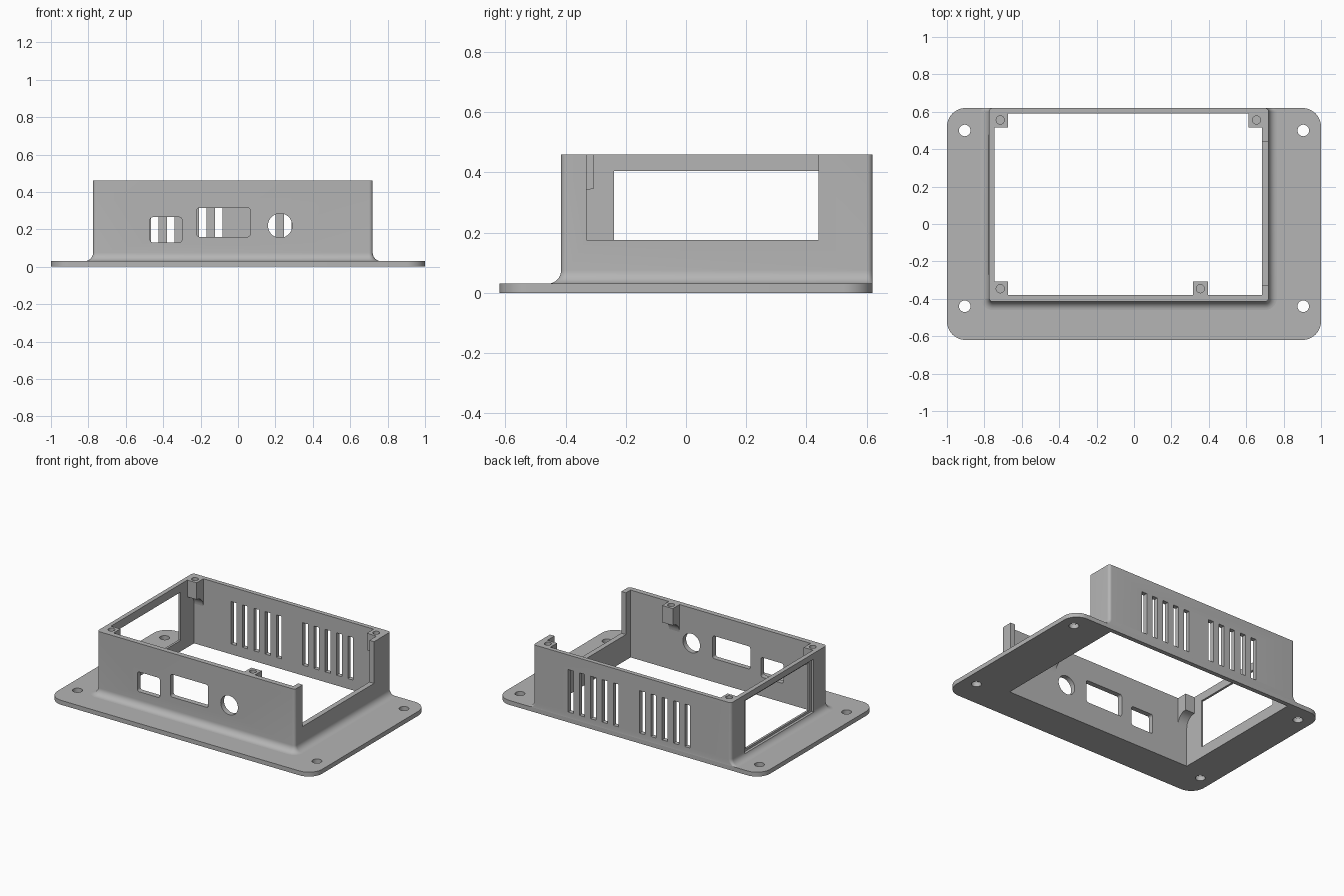
import bpy, bmesh
from math import cos, sin, pi

if "Cube" in bpy.data.objects:
    bpy.data.objects.remove(bpy.data.objects["Cube"], do_unlink=True)

grey = bpy.data.materials.new("plain grey")
grey.use_nodes = True
colour = (0.46, 0.46, 0.46, 1)
grey.diffuse_color = colour
grey.node_tree.nodes["Principled BSDF"].inputs["Base Color"].default_value = colour


def rounded(x0, x1, y0, y1, front=0.0, back=None, n=8):
    """Outline of a rectangle with rounded corners, anticlockwise."""
    back = front if back is None else back
    pts = []
    corners = ((x1, y0, -1, 1, front), (x1, y1, -1, -1, back),
               (x0, y1, 1, -1, back), (x0, y0, 1, 1, front))
    for k, (x, y, sx, sy, r) in enumerate(corners):
        if r == 0:
            pts.append((x, y))
            continue
        for i in range(n + 1):
            a = (k - 1 + i / n) * pi / 2
            pts.append((x + sx * r + r * cos(a), y + sy * r + r * sin(a)))
    return pts


def circle(cx, cy, r, n=32):
    return [(cx + r * cos(2 * pi * i / n), cy + r * sin(2 * pi * i / n)) for i in range(n)]


def loft(name, rings):
    """Closed solid through equal-length rings of 3D points."""
    bm = bmesh.new()
    loops = [[bm.verts.new(p) for p in ring] for ring in rings]
    for a, b in zip(loops, loops[1:]):
        for i in range(len(a)):
            j = (i + 1) % len(a)
            bm.faces.new((a[i], a[j], b[j], b[i]))
    bm.faces.new(loops[0][::-1])
    bm.faces.new(loops[-1])
    bmesh.ops.recalc_face_normals(bm, faces=bm.faces)
    mesh = bpy.data.meshes.new(name)
    bm.to_mesh(mesh)
    bm.free()
    mesh.materials.append(grey)
    obj = bpy.data.objects.new(name, mesh)
    bpy.context.collection.objects.link(obj)
    return obj


def prism(name, outline, axis, lo, hi):
    """Extrude a 2D outline along one axis."""
    place = {"x": lambda u, v, t: (t, u, v),
             "y": lambda u, v, t: (u, t, v),
             "z": lambda u, v, t: (u, v, t)}[axis]
    return loft(name, [[place(u, v, t) for u, v in outline] for t in (lo, hi)])


def cut(obj, outline, axis, lo, hi):
    cutter = prism("cutter", outline, axis, lo, hi)
    mod = obj.modifiers.new("cut", "BOOLEAN")
    mod.operation, mod.solver, mod.object = "DIFFERENCE", "EXACT", cutter
    bpy.context.view_layer.objects.active = obj
    bpy.ops.object.modifier_apply(modifier=mod.name)
    bpy.data.objects.remove(cutter, do_unlink=True)


# Main dimensions
LEFT, RIGHT, FRONT, BACK = -0.775, 0.72, -0.415, 0.62
IN_L, IN_R, IN_F, IN_B = -0.745, 0.685, -0.38, 0.59
FLOOR, TOP = 0.03, 0.46
inside = rounded(IN_L, IN_R, IN_F, IN_B)

# Base flange with four screw holes
plate = prism("base_flange", rounded(-1, 1, -0.62, BACK, 0.1, n=12), "z", 0, FLOOR)
cut(plate, inside, "z", -1, 1)
for x in (-0.905, 0.905):
    for y in (-0.44, 0.5):
        cut(plate, circle(x, y, 0.031), "z", -1, 1)

# Walls, flaring into a fillet where they meet the flange
fillet = 0.045
levels = []
for i in range(9):
    a = i / 8 * pi / 2
    levels.append((FLOOR + fillet * (1 - cos(a)), fillet * (1 - sin(a))))
levels.append((TOP, 0))
walls = loft("wall_shell", [
    [(x, y, z) for x, y in rounded(LEFT - o, RIGHT + o, FRONT - o, BACK, 0.02 + o, 0.02)]
    for z, o in levels])
cut(walls, inside, "z", -1, 1)

# Open notch in the +x wall
cut(walls, rounded(-0.33, 0.44, 0.175, 1), "x", 0.6, 0.9)

# Framed window in the -x wall
cut(walls, rounded(-0.24, 0.445, 0.075, 0.405), "x", -0.9, -0.7)
cut(walls, rounded(-0.27, 0.475, 0.06, 0.42), "x", -0.9, -0.76)

# Connector openings in the front wall
for outline in (rounded(-0.47, -0.3, 0.13, 0.265, 0.015),
                rounded(-0.22, 0.065, 0.16, 0.315, 0.015),
                circle(0.225, 0.22, 0.065, 40)):
    cut(walls, outline, "y", -0.6, -0.3)

# Two groups of vent slots in the back wall
for start in (-0.445, 0.095):
    for i in range(5):
        x = start + i * 0.0855
        cut(walls, rounded(x - 0.02, x + 0.02, 0.07, 0.36), "y", 0.5, 0.7)


def boss(name, x0, x1, wall, side, hole_x):
    """Screw boss on the inside of a wall, with a curved underside."""
    d, low = 0.073, 0.345
    outline = [(wall, TOP), (wall + side * d, TOP)]
    for i in range(9):
        a = i / 8 * pi / 2
        outline.append((wall + side * d * (1 - sin(a)), low - d * (1 - cos(a))))
    obj = prism(name, outline, "x", x0, x1)
    cut(obj, circle(hole_x, wall + side * 0.034, 0.022, 24), "z", 0.37, 1)
    return obj


bosses = [boss("front_left_boss", IN_L, -0.675, IN_F, 1, -0.715),
          boss("front_middle_boss", 0.315, 0.395, IN_F, 1, 0.355),
          boss("back_left_boss", IN_L, -0.675, IN_B, -1, -0.715),
          boss("back_right_boss", 0.612, IN_R, IN_B, -1, 0.655)]

# Smooth curved areas, keep edges crisp
bpy.ops.object.select_all(action="DESELECT")
for obj in [plate, walls] + bosses:
    obj.select_set(True)
bpy.context.view_layer.objects.active = walls
bpy.ops.object.shade_smooth_by_angle(angle=0.52)
